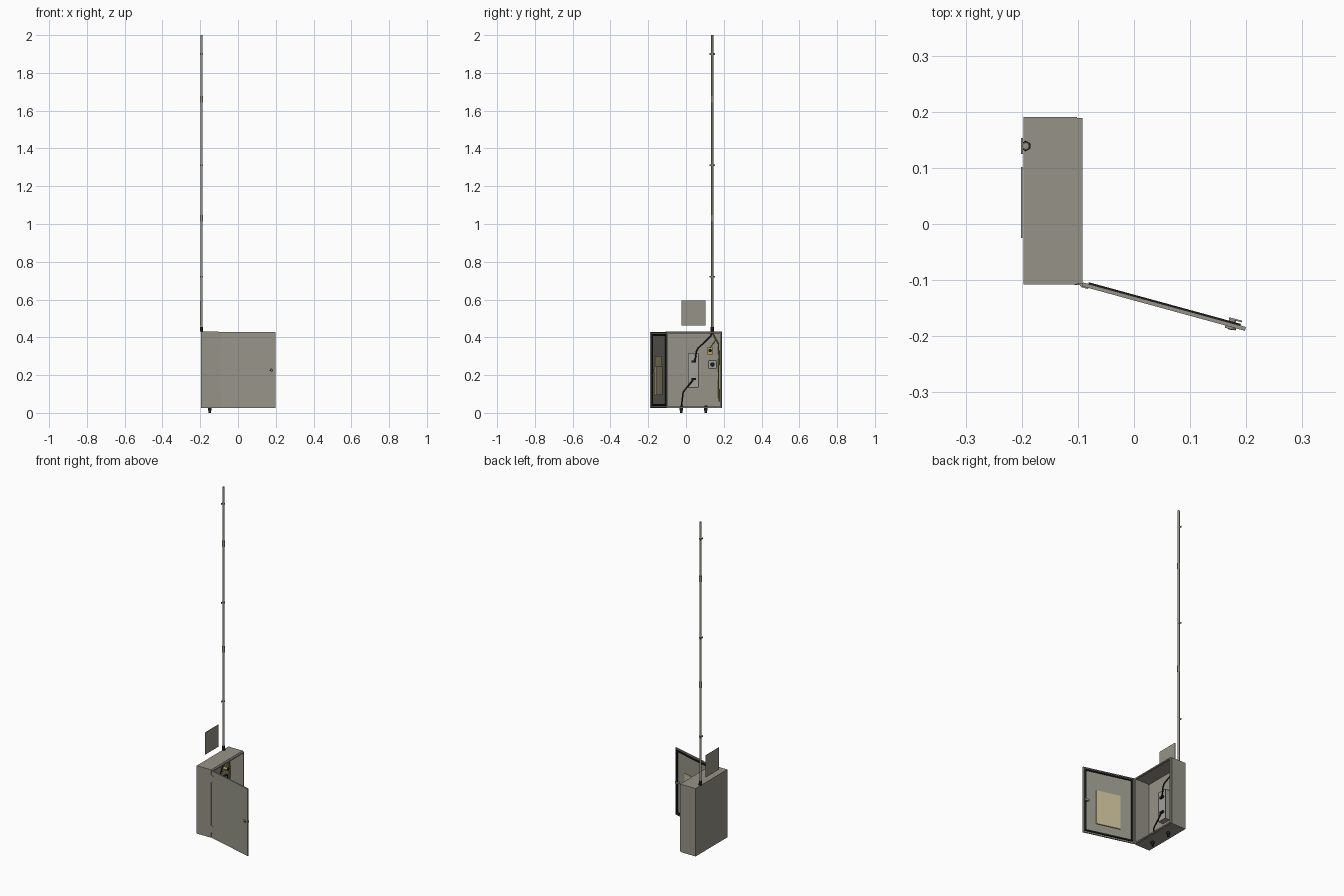
import bpy, bmesh, math
from mathutils import Matrix, Vector

if "Cube" in bpy.data.objects:
    bpy.data.objects.remove(bpy.data.objects["Cube"])


def material(name, rgb):
    m = bpy.data.materials.new(name)
    m.diffuse_color = (*rgb, 1)
    m.use_nodes = True
    m.node_tree.nodes["Principled BSDF"].inputs["Base Color"].default_value = m.diffuse_color
    return m


GREY = material("cabinet grey", (0.30, 0.29, 0.245))
LIGHT = material("light grey", (0.36, 0.35, 0.32))
BLACK = material("rubber black", (0.012, 0.012, 0.012))
BEIGE = material("pocket beige", (0.55, 0.48, 0.30))
GREEN = material("earth wire green", (0.30, 0.34, 0.03))
BRASS = material("brass", (0.50, 0.33, 0.10))


def finish(name, bm, mat, matrix=None):
    bmesh.ops.recalc_face_normals(bm, faces=bm.faces)
    me = bpy.data.meshes.new(name)
    bm.to_mesh(me)
    bm.free()
    ob = bpy.data.objects.new(name, me)
    bpy.context.collection.objects.link(ob)
    me.materials.append(mat)
    if matrix:
        ob.matrix_world = matrix
    return ob


def box(name, lo, hi, mat, matrix=None):
    bm = bmesh.new()
    lo, hi = Vector(lo), Vector(hi)
    bmesh.ops.create_cube(bm, size=1, matrix=Matrix.Translation((lo + hi) / 2)
                          @ Matrix.Diagonal((*(hi - lo), 1)))
    return finish(name, bm, mat, matrix)


def cylinder(name, p, q, r, mat, matrix=None, sides=20):
    bm = bmesh.new()
    p, q = Vector(p), Vector(q)
    d = q - p
    bmesh.ops.create_cone(bm, cap_ends=True, segments=sides, radius1=r, radius2=r, depth=d.length,
                          matrix=Matrix.Translation((p + q) / 2) @ d.to_track_quat('Z', 'Y').to_matrix().to_4x4())
    for f in bm.faces:
        f.smooth = len(f.verts) == 4
    for e in bm.edges:
        e.smooth = all(len(f.verts) == 4 for f in e.link_faces)
    return finish(name, bm, mat, matrix)


def ring(name, outer, inner, a, b, mat, axis, matrix=None):
    """Rectangular frame between depths a and b; rectangles are (u0, u1, z0, z1)."""
    bm = bmesh.new()

    def loop(r, d):
        u0, u1, z0, z1 = r
        pts = [(u0, z0), (u1, z0), (u1, z1), (u0, z1)]
        return [bm.verts.new((d, u, z) if axis == 'x' else (u, d, z)) for u, z in pts]
    loops = [loop(outer, a), loop(outer, b), loop(inner, b), loop(inner, a)]
    for i in range(4):
        p, q = loops[i], loops[(i + 1) % 4]
        for k in range(4):
            bm.faces.new((p[k], p[(k + 1) % 4], q[(k + 1) % 4], q[k]))
    return finish(name, bm, mat, matrix)


def cable(name, pts, r, mat):
    cu = bpy.data.curves.new(name, 'CURVE')
    cu.dimensions = '3D'
    cu.bevel_depth = r
    cu.bevel_resolution = 2
    cu.use_fill_caps = True
    sp = cu.splines.new('POLY')
    sp.points.add(len(pts) - 1)
    for s, p in zip(sp.points, pts):
        s.co = (*p, 1)
    cu.materials.append(mat)
    ob = bpy.data.objects.new(name, cu)
    bpy.context.collection.objects.link(ob)


# Cabinet shell, open towards +x, with a slightly stepped front collar
X0, X1, X2 = -0.197, -0.102, -0.092
Y0, Y1, Z0, Z1 = -0.108, 0.191, 0.025, 0.43
T = 0.004
ring("cabinet_walls", (Y0, Y1, Z0, Z1), (Y0 + T, Y1 - T, Z0 + T, Z1 - T), X0, X1, GREY, 'x')
box("cabinet_back", (X0, Y0 + T, Z0 + T), (X0 + T, Y1 - T, Z1 - T), GREY)
ring("cabinet_collar", (Y0 + .002, Y1 - .002, Z0 + .002, Z1 - .002),
     (Y0 + .009, Y1 - .009, Z0 + .009, Z1 - .009), X1, X2, GREY, 'x')

# Open door, built in its own frame: x along the door, +y is the inside
D = Matrix.Translation((X2, Y0, 0)) @ Matrix.Rotation(math.radians(-15.3), 4, 'Z')
L, DZ0, DZ1 = 0.301, 0.027, 0.427
box("door_panel", (0, -.003, DZ0), (L, .001, DZ1), GREY, D)
ring("door_rim", (0, L, DZ0, DZ1), (.004, L - .004, DZ0 + .004, DZ1 - .004), .001, .004, GREY, 'y', D)
ring("door_gasket", (.010, L - .010, DZ0 + .010, DZ1 - .010),
     (.019, L - .019, DZ0 + .019, DZ1 - .019), .001, .007, BLACK, 'y', D)
box("document_pocket_back", (.083, .001, .095), (.223, .004, .30), BEIGE, D)
box("document_pocket_front", (.083, .004, .095), (.223, .007, .245), BEIGE, D)

# Door latch
cylinder("latch_plate", (.275, -.007, .225), (.275, -.003, .225), .010, GREY, D)
cylinder("latch_key_slot", (.275, -.008, .225), (.275, -.007, .225), .004, BLACK, D)
cylinder("latch_shaft", (.275, .001, .225), (.275, .010, .225), .006, GREY, D)
box("latch_cam", (.268, .010, .219), (.292, .013, .231), GREY, D)

# Hinges
for z in (.078, .378):
    cylinder("hinge_pin", (X2, Y0 - .001, z - .022), (X2, Y0 - .001, z + .022), .004, GREY)
    box("hinge_leaf", (X2 - .014, Y0 - .001, z - .022), (X2, Y0 + .002, z + .022), GREY)
    box("hinge_door_leaf", (0, -.005, z - .022), (.012, -.003, z + .022), GREY, D)

# Mast with joint sleeves, clips and base gland
MX, MY = -0.193, 0.139
cylinder("mast", (MX, MY, .43), (MX, MY, 2.0), .006, GREY)
for z in (1.03, 1.66):
    cylinder("mast_sleeve", (MX, MY, z - .018), (MX, MY, z + .018), .0075, GREY)
for z in (.72, 1.31, 1.90):
    box("mast_clip", (-.201, MY - .014, z - .004), (-.198, MY + .014, z + .004), GREY)
    cylinder("mast_clip_band", (MX, MY, z - .004), (MX, MY, z + .004), .007, GREY)
cylinder("mast_gland_nut", (MX, MY, .43), (MX, MY, .440), .0095, BLACK, sides=6)
cylinder("mast_gland", (MX, MY, .440), (MX, MY, .455), .008, BLACK)

# Flat panel beside the mast
box("side_panel", (-.201, -.025, .463), (-.199, .102, .595), GREY)

# Cable glands under the cabinet
for y in (-.025, .105):
    cylinder("bottom_gland_nut", (-.15, y, .013), (-.15, y, Z0), .010, BLACK, sides=6)
    cylinder("bottom_gland", (-.15, y, 0), (-.15, y, .013), .007, BLACK)
    cylinder("bottom_gland_inner", (-.15, y, Z0 + T), (-.15, y, .040), .008, BLACK)

# Equipment on the back wall
B = X0 + T
box("device_case", (B, .010, .135), (B + .030, .065, .315), LIGHT)
ring("device_edge", (.010, .065, .135, .315), (.0115, .0635, .1365, .3135), B + .030, B + .0305, BLACK, 'x')
for z in (.18, .272):
    box("device_connector", (B + .030, .028, z - .006), (B + .040, .052, z + .006), BLACK)
ring("socket_frame", (.118, .162, .234, .278), (.122, .158, .238, .274), B, B + .012, BLACK, 'x')
box("socket_body", (B, .122, .238), (B + .011, .158, .274), LIGHT)
cylinder("socket_hole", (B + .011, .140, .256), (B + .014, .140, .256), .012, BLACK)
box("arrester_bracket", (B, .115, .310), (B + .010, .140, .350), BRASS)
cylinder("arrester_body", (B + .010, .128, .330), (B + .035, .128, .330), .008, BRASS)
cylinder("arrester_cap", (B + .035, .128, .330), (B + .040, .128, .330), .009, BLACK)

# Cables and earth wire
C = -.155
cable("mast_cable", [(-.184, .139, .428), (-.18, .130, .405), (-.165, .100, .375), (C, .065, .345),
                     (C, .055, .325), (C, .050, .290), (C, .044, .272)], .004, BLACK)
cable("power_cable", [(C, .040, .180), (C, .030, .165), (C, .005, .135), (-.152, -.015, .110),
                      (-.15, -.020, .070), (-.15, -.025, .030)], .004, BLACK)
cable("earth_wire", [(-.18, .139, .425), (-.178, .155, .395), (-.176, .172, .365), (-.176, .174, .300),
                     (-.176, .172, .200), (-.176, .174, .060)], .003, GREEN)
cable("arrester_wire", [(-.165, .128, .345), (-.17, .150, .375), (-.178, .160, .385)], .002, GREEN)
